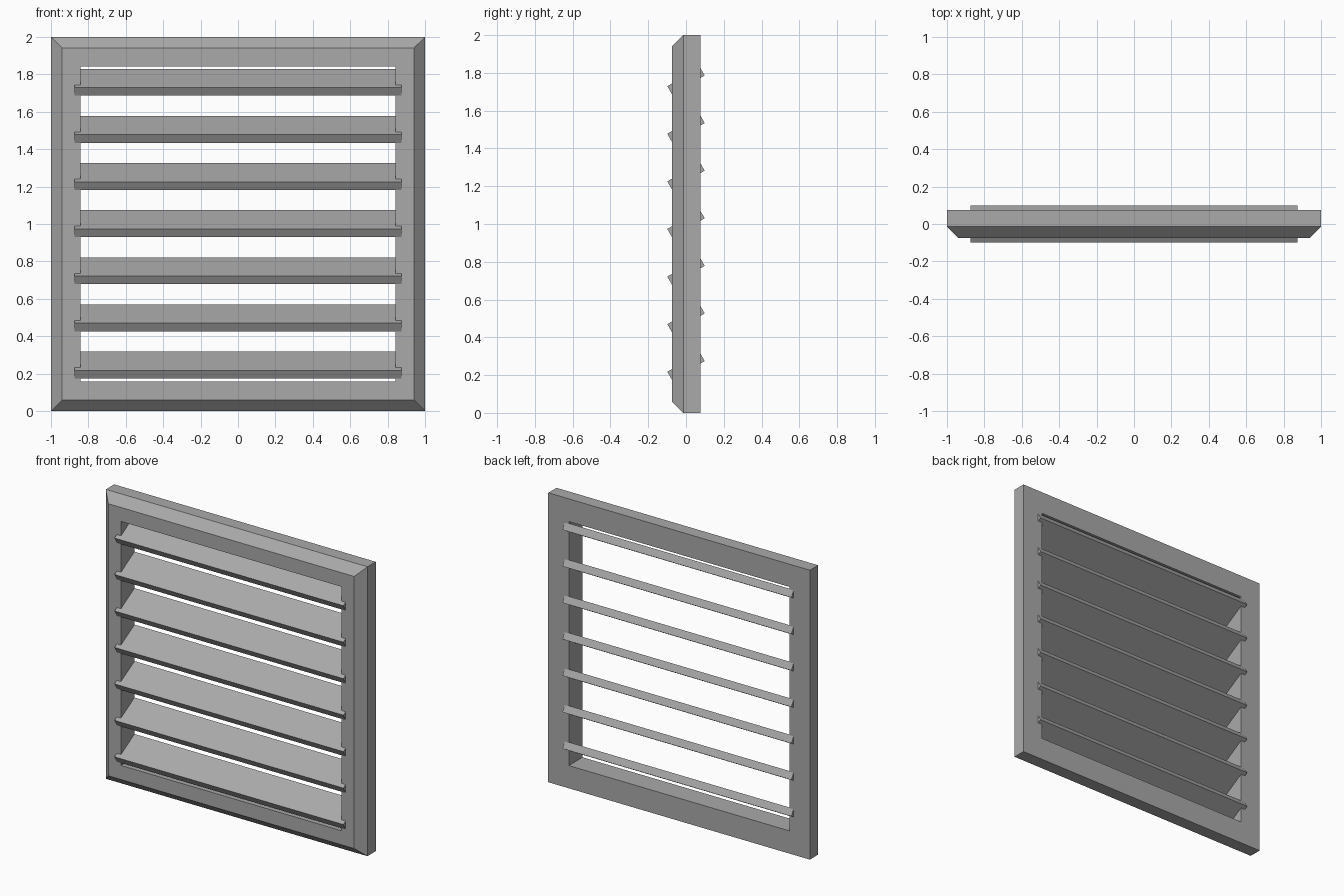
import bpy, bmesh, math

if "Cube" in bpy.data.objects:
    bpy.data.objects.remove(bpy.data.objects["Cube"])

grey = bpy.data.materials.new("dark_grey")
grey.diffuse_color = (0.4, 0.4, 0.4, 1)
grey.use_nodes = True
grey.node_tree.nodes["Principled BSDF"].inputs["Base Color"].default_value = grey.diffuse_color


def finish(bm, name):
    bmesh.ops.recalc_face_normals(bm, faces=bm.faces)
    mesh = bpy.data.meshes.new(name)
    bm.to_mesh(mesh)
    bm.free()
    mesh.materials.append(grey)
    obj = bpy.data.objects.new(name, mesh)
    bpy.context.collection.objects.link(obj)
    return obj


# Mitred frame: cross-section (inset from outer edge, depth y) swept round a square
profile = [(0, 0.076), (0, -0.014), (0.06, -0.074), (0.157, -0.074), (0.157, 0.076)]
corners = [(-1, -1), (1, -1), (1, 1), (-1, 1)]
bm = bmesh.new()
rings = [[bm.verts.new((cx * (1 - d), y, 1 + cz * (1 - d))) for d, y in profile]
         for cx, cz in corners]
for i in range(4):
    a, b = rings[i], rings[(i + 1) % 4]
    for j in range(len(profile)):
        k = (j + 1) % len(profile)
        bm.faces.new((a[j], b[j], b[k], a[k]))
finish(bm, "frame")

# Seven tilted slats whose ends are let into the side rails
SLAT_LENGTH, SLAT_DEPTH, SLAT_THICK = 1.75, 0.2, 0.05
TILT = math.radians(30)
FIRST_Z, PITCH = 0.246, 0.252
for n in range(7):
    bm = bmesh.new()
    bmesh.ops.create_cube(bm, size=1)
    bmesh.ops.scale(bm, vec=(SLAT_LENGTH, SLAT_DEPTH, SLAT_THICK), verts=bm.verts)
    slat = finish(bm, f"slat_{n + 1}")
    slat.rotation_euler.x = TILT
    slat.location.z = FIRST_Z + n * PITCH
